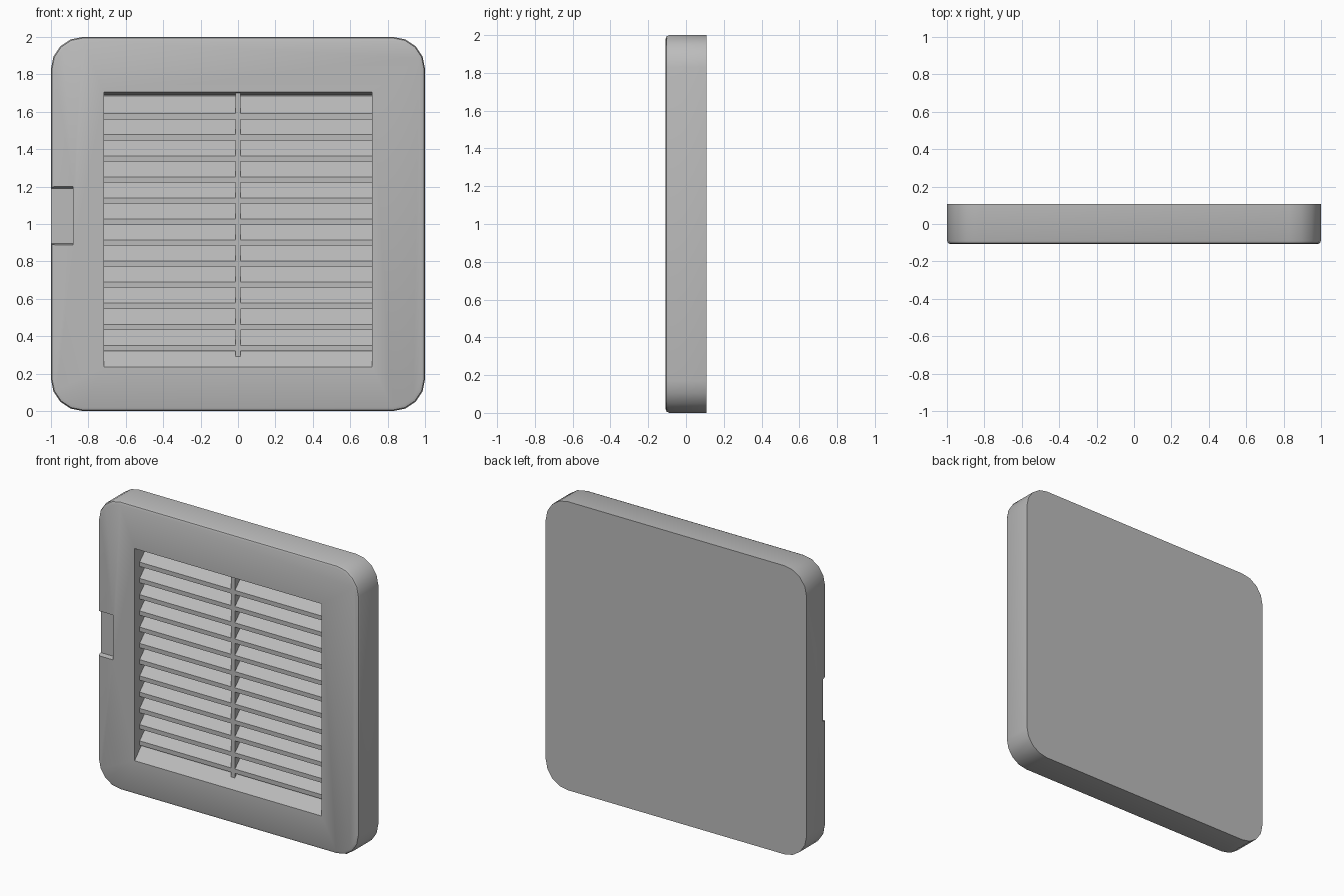
import bpy, bmesh
from math import cos, sin, pi
from mathutils import Vector

old = bpy.data.objects.get("Cube")
if old:
    bpy.data.objects.remove(old, do_unlink=True)

HALF_DEPTH = 0.108
RECESS_BACK = 0.042
LIP_Y = -0.053

grey = bpy.data.materials.new("matte grey")
grey.use_nodes = True
COLOR = (0.5, 0.5, 0.5, 1)
grey.diffuse_color = COLOR
grey.node_tree.nodes["Principled BSDF"].inputs["Base Color"].default_value = COLOR


def prism(name, outline, offset):
    """Extrude a closed planar outline by an offset vector."""
    bm = bmesh.new()
    face = bm.faces.new([bm.verts.new(p) for p in outline])
    new = bmesh.ops.extrude_face_region(bm, geom=[face])["geom"]
    bmesh.ops.translate(bm, vec=Vector(offset),
                        verts=[v for v in new if isinstance(v, bmesh.types.BMVert)])
    bmesh.ops.recalc_face_normals(bm, faces=bm.faces)
    mesh = bpy.data.meshes.new(name)
    bm.to_mesh(mesh)
    bm.free()
    mesh.materials.append(grey)
    obj = bpy.data.objects.new(name, mesh)
    bpy.context.collection.objects.link(obj)
    return obj


def side_prism(name, yz, x0, x1):
    return prism(name, [(x0, y, z) for y, z in yz], (x1 - x0, 0, 0))


def select(obj):
    bpy.ops.object.select_all(action='DESELECT')
    obj.select_set(True)
    bpy.context.view_layer.objects.active = obj


def cut(target, cutter):
    mod = target.modifiers.new("cut", 'BOOLEAN')
    mod.operation = 'DIFFERENCE'
    mod.solver = 'EXACT'
    mod.object = cutter
    select(target)
    bpy.ops.object.modifier_apply(modifier=mod.name)
    bpy.data.objects.remove(cutter, do_unlink=True)


# Frame: rounded square with a softened front rim
R, STEPS = 0.17, 4
outline = []
for i, (sx, sz) in enumerate([(1, 1), (-1, 1), (-1, -1), (1, -1)]):
    for k in range(STEPS + 1):
        a = (i + k / STEPS) * pi / 2
        outline.append((sx * (1 - R) + R * cos(a), HALF_DEPTH,
                        1 + sz * (1 - R) + R * sin(a)))
frame = prism("frame", outline, (0, -2 * HALF_DEPTH, 0))
bm = bmesh.new()
bm.from_mesh(frame.data)
rim = [e for e in bm.edges if all(v.co.y < 0 for v in e.verts)]
bmesh.ops.bevel(bm, geom=rim, offset=0.02, segments=2, profile=0.5, affect='EDGES')
bm.to_mesh(frame.data)
bm.free()

# Recessed opening with a sloping sill
cut(frame, side_prism("opening_cutter", [
    (-0.12, 0.222), (RECESS_BACK, 0.393), (RECESS_BACK, 1.69),
    (-HALF_DEPTH, 1.705), (-0.12, 1.706)], -0.717, 0.717))

# Shallow latch notch on the right edge
cut(frame, side_prism("notch_cutter", [
    (-0.12, 0.887), (-0.073, 0.895), (-0.073, 1.19), (-0.12, 1.203)], -1.05, -0.882))

select(frame)
bpy.ops.object.shade_smooth_by_angle(angle=pi / 6)

# Sloping louvre slats
for i in range(12):
    z = 1.59 - i * 0.1126
    side_prism(f"slat_{i + 1}", [
        (LIP_Y, z - 0.03), (LIP_Y, z), (RECESS_BACK + 0.005, z + 0.1),
        (RECESS_BACK + 0.005, z + 0.07)], -0.72, 0.72)

# Centre mullion tying the slats together
side_prism("mullion", [
    (LIP_Y - 0.002, 0.285), (RECESS_BACK + 0.005, 0.385),
    (RECESS_BACK + 0.005, 1.7), (LIP_Y - 0.002, 1.702)], -0.014, 0.014)
